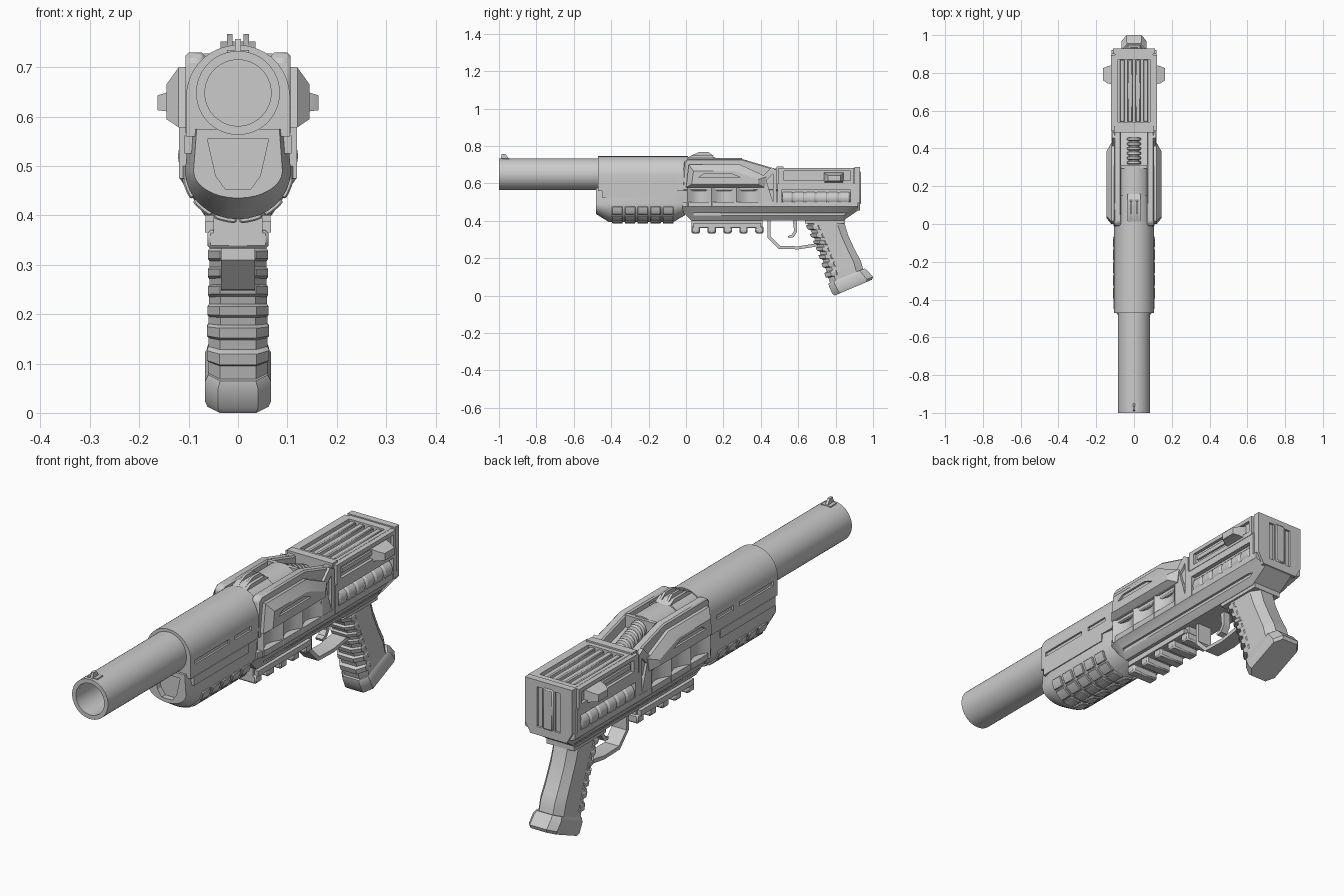
import bpy, bmesh
from math import sin, cos, pi

if "Cube" in bpy.data.objects:
    bpy.data.objects.remove(bpy.data.objects["Cube"])


def loft(name, rings, mirror=False):
    """Closed solid through rings of equal point count."""
    bm = bmesh.new()
    vs = [[bm.verts.new(p) for p in r] for r in rings]
    n = len(vs[0])
    for a, b in zip(vs, vs[1:]):
        for i in range(n):
            bm.faces.new((a[i], a[(i + 1) % n], b[(i + 1) % n], b[i]))
    bm.faces.new(vs[0])
    bm.faces.new(vs[-1])
    bmesh.ops.recalc_face_normals(bm, faces=bm.faces)
    me = bpy.data.meshes.new(name)
    bm.to_mesh(me)
    bm.free()
    ob = bpy.data.objects.new(name, me)
    bpy.context.collection.objects.link(ob)
    if mirror:
        ob.modifiers.new("Mirror", 'MIRROR')
    return ob


def plate(name, yz, x0, x1, mirror=False):
    return loft(name, [[(x, y, z) for y, z in yz] for x in (x0, x1)], mirror)


def along(name, xz, y0, y1, mirror=False):
    return loft(name, [[(x, y, z) for x, z in xz] for y in (y0, y1)], mirror)


def box(name, x0, x1, y0, y1, z0, z1, mirror=False):
    return plate(name, [(y0, z0), (y1, z0), (y1, z1), (y0, z1)], x0, x1, mirror)


def lathe(name, stations, x=0, n=48, mirror=False):
    """Stations are (y, z, radius) about an axis along y."""
    return loft(name, [[(x + r * cos(2 * pi * i / n), y, z + r * sin(2 * pi * i / n))
                        for i in range(n)] for y, z, r in stations], mirror)


def cut(ob, cutter):
    m = ob.modifiers.new("Cut", 'BOOLEAN')
    m.operation = 'DIFFERENCE'
    m.solver = 'EXACT'
    m.object = cutter
    cutter.hide_render = True
    cutter.hide_viewport = True


def bevel(ob, w):
    m = ob.modifiers.new("Bevel", 'BEVEL')
    m.width = w
    m.segments = 1
    return ob


# Barrel with open bore
lathe("barrel", [(-.45, .648, .085), (-1, .648, .085), (-1, .648, .067), (-.5, .648, .067)])
plate("front_sight", [(-.99, .728), (-.945, .728), (-.965, .757), (-.985, .757)], -.006, .006)
box("front_sight_foot", -.022, .022, -.985, -.945, .722, .735)

# Barrel shroud with side slots
arc = [(.105 * cos(pi * i / 28), .64 + .105 * sin(pi * i / 28)) for i in range(29)]
shroud = along("shroud", [(.105, .56)] + arc + [(-.105, .56)], -.47, .01)
for y0, y1 in ((-.44, -.21), (-.17, -.06)):
    cut(shroud, box("slot_cutter", .097, .15, y0, y1, .612, .63, True))

# Pump foregrip, U-shaped in section
def u_section(w, bot, y, top=.575, n=16):
    a = [(w * cos(pi * i / n), y, .49 - (.49 - bot) * sin(pi * i / n)) for i in range(n + 1)]
    return [(w * .93, y, top)] + a + [(-w * .93, y, top)]

pump = loft("pump", [u_section(.09, .435, -.48), u_section(.107, .392, -.41),
                     u_section(.107, .392, -.07), u_section(.095, .43, -.005)])
cut(pump, along("pump_cutter", [(-.062, .555), (.062, .555), (.045, .48), (.025, .452),
                                (-.025, .452), (-.045, .48)], -.5, -.455))
box("pump_bar", .09, .108, -.45, -.08, .525, .562, True)
for k in range(5):
    y = -.395 + k * .068
    for j in range(6):
        t = [pi * (.04 + j * .155 + d) for d in (.005, .05, .1, .14)]
        outer = [(.114 * cos(a), .49 - .106 * sin(a)) for a in t]
        inner = [(.095 * cos(a), .49 - .09 * sin(a)) for a in reversed(t)]
        bevel(along("pump_pad", outer + inner, y, y + .056), .003)

# Lower receiver hull with chamfered underside
def hull(y, bot, w=.118):
    return [(w, y, .475), (.068, y, bot), (-.068, y, bot), (-w, y, .475), (-w, y, .5), (w, y, .5)]

lower = loft("lower_receiver", [hull(-.02, .45, .105), hull(.03, .4), hull(.84, .4), hull(.92, .455)])
cut(lower, box("seam_cutter", .086, .14, .04, .88, .428, .441, True))

# Upper receiver core, exposed breech tube, side walls
plate("upper_core", [(-.01, .47), (-.01, .68), (.3, .68), (.5, .62), (.5, .47)], -.088, .088)
lathe("breech_tube", [(-.02, .645, .096), (.15, .645, .096), (.15, .645, .09), (.3, .645, .09)])
wall = plate("upper_wall", [(-.02, .56), (-.01, .715), (.01, .73), (.3, .73), (.47, .68), (.5, .68),
                            (.5, .56)], .068, .106, True)
bevel(wall, .006)
coil = []
for k in range(6):
    y = .315 + k * .025
    z = .69 - k * .01
    coil += [(y, z, .027), (y + .004, z, .036), (y + .015, z - .005, .036), (y + .019, z - .006, .027)]
lathe("coil", coil, n=20)
box("coil_bridge", -.07, .07, .295, .312, .66, .728)

# Scalloped side panels
edge = []
for k in range(3):
    edge += [(.119 - .03 * sin(pi * i / 8), .005 + .132 * (k + i / 8)) for i in range(8)]
edge += [(.119, .401), (.07, .401), (.07, .005)]
loft("scalloped_panel", [[(x, y, z) for x, y in edge] for z in (.475, .62)], True)

# Armour hump above the scallops
hump = [(0, .578), (.015, .7), (.29, .7), (.43, .635), (.42, .578)]
top = [(.03, .595), (.04, .665), (.26, .665), (.385, .62), (.385, .595)]
armour = loft("side_armour", [[(.1, y, z) for y, z in hump], [(.12, y, z) for y, z in hump],
                              [(.145, y, z) for y, z in top]], True)
cut(armour, plate("armour_cutter", [(.07, .632), (.1, .652), (.24, .652), (.29, .632)],
                  .136, .16, True))
strut = plate("side_strut", [(.405, .475), (.485, .475), (.485, .67), (.455, .685), (.39, .62)],
              .08, .117, True)
cut(strut, plate("strut_cutter", [(.43, .615), (.465, .5), (.465, .65)], .103, .14, True))

# Rear sight
plate("rear_sight", [(.0, .735), (.16, .735), (.13, .752), (.04, .752)], -.035, .035)
plate("rear_sight_prong", [(.02, .745), (.15, .745), (.12, .767), (.07, .767)], .011, .022, True)

# Rear block with slatted top
block = box("rear_block", -.1, .1, .485, .905, .48, .683)
cut(block, box("top_cutter", -.084, .084, .54, .87, .655, .72))
for x in (-.062, -.021, .021, .062):
    bevel(box("top_slat", x - .013, x + .013, .54, .87, .65, .678), .004)
box("block_collar", -.107, .107, .485, .52, .6, .69)

# Side rail frames, bolt handles and ribbed tubes
rail = box("side_rail", .09, .121, .495, .895, .595, .682, True)
cut(rail, box("rail_cutter", .108, .15, .525, .88, .615, .665, True))
box("bolt_track", .1, .116, .54, .75, .632, .65, True)
loft("bolt_handle", [[(x, y, z) for y, z in ((a, c), (b, c), (b, d), (a, d))]
                     for x, a, b, c, d in ((.1, .735, .845, .6, .66), (.14, .745, .835, .61, .65),
                                           (.163, .76, .825, .613, .643))], True)
tube = []
for k in range(6):
    y = .515 + k * .061
    tube += [(y, .52, .034), (y + .006, .52, .038), (y + .05, .52, .038), (y + .056, .52, .034)]
lathe("ribbed_tube", tube, x=.084, n=20, mirror=True)
for y in (.488, .88):
    box("side_post", .09, .119, y, y + .022, .475, .6, True)
box("tube_ledge", .09, .119, .49, .9, .565, .6, True)

# Butt plate with upright slots
butt = along("butt_plate", [(-.112, .5), (-.085, .455), (.085, .455), (.112, .5), (.112, .688),
                            (-.112, .688)], .9, .93)
cut(butt, box("butt_cutter", .03, .055, .92, .95, .49, .66, True))
bevel(box("butt_rib", -.024, .024, .92, .936, .49, .665), .005)

# Accessory rail underneath
box("rail_base", -.05, .05, .03, .41, .362, .405)
box("rail_flange", -.067, .067, .04, .4, .365, .388)
for k in range(5):
    y = .03 + k * .085
    bevel(box("rail_tooth", -.062, .062, y, y + .045, .333, .37), .006)

# Trigger guard and trigger
def strip(name, pts, w):
    plate(name, pts, -w, w)

strip("trigger_guard", [(.435, .41), (.435, .31), (.495, .25), (.6, .247), (.72, .265), (.72, .283),
                        (.6, .263), (.502, .266), (.452, .316), (.452, .41)], .034)
strip("trigger", [(.57, .41), (.578, .345), (.565, .325), (.545, .318), (.55, .307), (.575, .312),
                  (.594, .34), (.594, .41)], .016)

# Pistol grip
STATIONS = [((.637, .41), (.84, .41), .058), ((.68, .32), (.868, .32), .058),
            ((.71, .25), (.905, .24), .058), ((.74, .165), (.935, .185), .06),
            ((.772, .06), (.95, .13), .06)]

def grip_ring(s, ta=0.0, tb=1.0, grow=0.0):
    i = min(int(s), 3)
    f = s - i
    (fa, ba, wa), (fb, bb, wb) = STATIONS[i], STATIONS[i + 1]
    mix = lambda p, q, t: tuple(a + (b - a) * t for a, b in zip(p, q))
    F, B = mix(fa, fb, f), mix(ba, bb, f)
    w = wa + (wb - wa) * f + grow
    ring = []
    for t, x in ((ta, .6), (ta + .17, 1), (tb - .2, 1), (tb, .55), (tb, -.55),
                 (tb - .2, -1), (ta + .17, -1), (ta, -.6)):
        y, z = mix(F, B, t)
        ring.append((x * w, y, z))
    return ring

loft("grip", [grip_ring(k / 2) for k in range(9)])
for k in range(7):
    s = .35 + k * .5
    loft("grip_rib", [grip_ring(s, .0, .5, .0), grip_ring(s + .06, -.07, .45, .003),
                      grip_ring(s + .26, -.07, .45, .003), grip_ring(s + .32, .0, .5, .0)])
box("grip_collar", -.066, .066, .635, .85, .385, .41)

# Grip base cap
def cap_ring(fy, fz, by, bz, w):
    return [(x * w, fy + (by - fy) * t, fz + (bz - fz) * t) for t, x in
            ((0, .6), (.15, 1), (.85, 1), (1, .6), (1, -.6), (.85, -1), (.15, -1), (0, -.6))]

loft("grip_base", [cap_ring(.762, .065, .955, .145, .06), cap_ring(.764, .05, .968, .135, .067),
                   cap_ring(.782, .01, 1, .1, .067), cap_ring(.795, 0, .995, .085, .062)])

# Smooth shading that keeps hard edges
bpy.ops.object.select_all(action='DESELECT')
for ob in bpy.context.scene.objects:
    if not ob.hide_render:
        ob.select_set(True)
        bpy.context.view_layer.objects.active = ob
bpy.ops.object.shade_smooth_by_angle(angle=.5)
